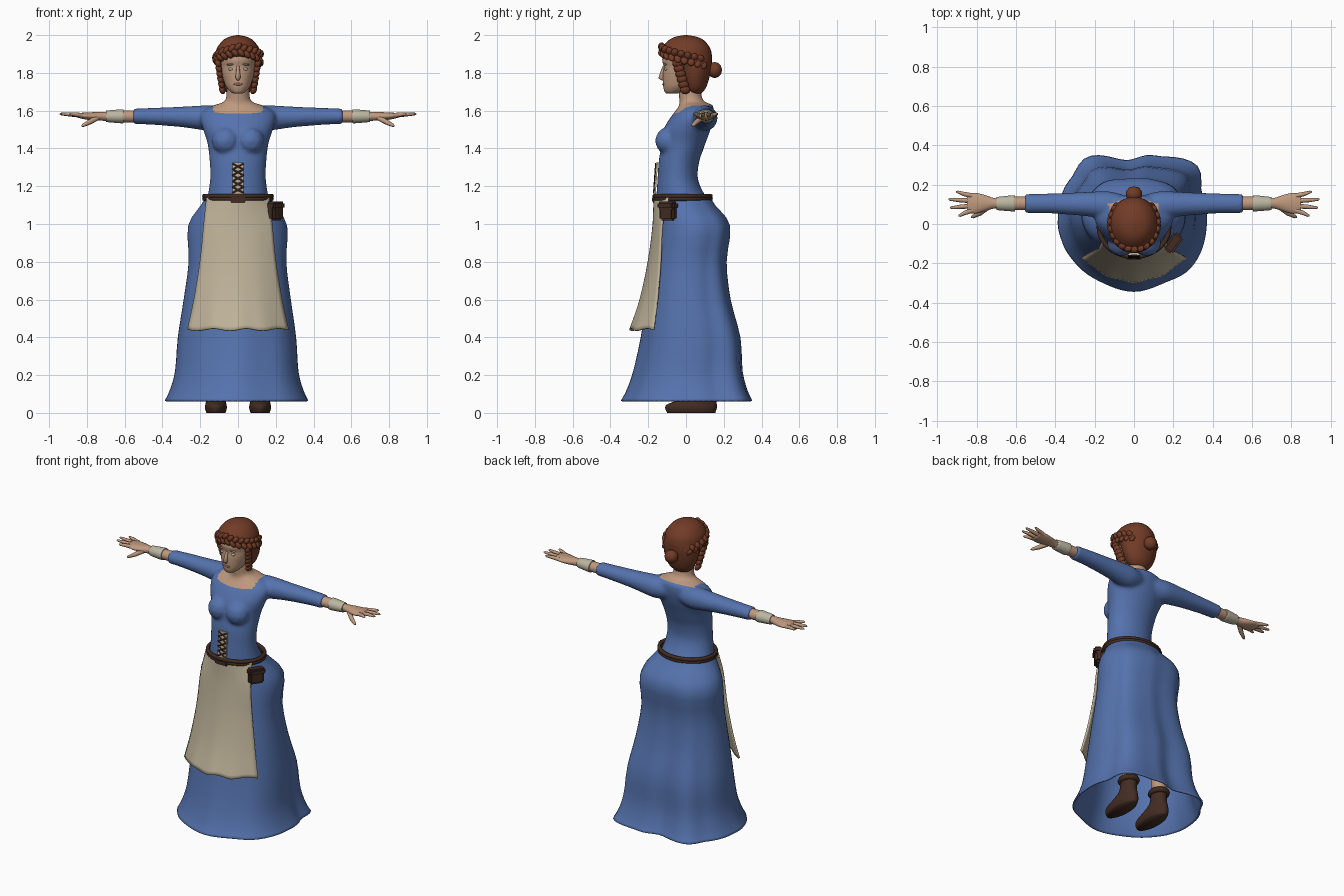
import bpy, bmesh, math
from mathutils import Vector, Matrix

if "Cube" in bpy.data.objects:
    bpy.data.objects.remove(bpy.data.objects["Cube"])


def material(name, rgb):
    m = bpy.data.materials.new(name)
    m.diffuse_color = (*rgb, 1)
    m.use_nodes = True
    m.node_tree.nodes["Principled BSDF"].inputs["Base Color"].default_value = m.diffuse_color
    return m


BLUE = material("blue_cloth", (0.09, 0.17, 0.42))
CREAM = material("cream_linen", (0.52, 0.45, 0.32))
WRAP = material("wrap_cloth", (0.50, 0.47, 0.36))
SKIN = material("skin", (0.52, 0.32, 0.21))
HAIR = material("auburn_hair", (0.17, 0.045, 0.02))
LEATHER = material("dark_leather", (0.055, 0.025, 0.016))
EYE = material("eye_grey", (0.50, 0.45, 0.38))
LIP = material("lip", (0.36, 0.17, 0.12))


def finish(bm, name, mat, smooth=True):
    bmesh.ops.recalc_face_normals(bm, faces=bm.faces)
    me = bpy.data.meshes.new(name)
    bm.to_mesh(me)
    bm.free()
    me.materials.append(mat)
    for p in me.polygons:
        p.use_smooth = smooth
    ob = bpy.data.objects.new(name, me)
    bpy.context.collection.objects.link(ob)
    return ob


def catmull(a, b, c, d, t):
    return tuple(0.5 * (2 * q + (r - p) * t + (2 * p - 5 * q + 4 * r - s) * t * t
                        + (3 * q - p - 3 * r + s) * t ** 3) for p, q, r, s in zip(a, b, c, d))


def spline(rows, sub):
    out = []
    for i in range(len(rows) - 1):
        a, d = rows[max(i - 1, 0)], rows[min(i + 2, len(rows) - 1)]
        out += [catmull(a, rows[i], rows[i + 1], d, k / sub) for k in range(sub)]
    return out + [rows[-1]]


def loft(name, rows, mat, side=0, n=32, sub=3, cap=True, unit=None):
    """Rows are (position, half width, y front, y back, centre); side=+-1 runs along x, 0 along z."""
    bm = bmesh.new()
    rings, rows = [], spline(rows, sub)
    for k, (t, h, yf, yb, c) in enumerate(rows):
        ring = []
        for i in range(n):
            ang = 2 * math.pi * i / n
            ux, uy = unit(ang, k / (len(rows) - 1)) if unit else (math.cos(ang), math.sin(ang))
            u, v = c + ux * h, (yf + yb) / 2 + uy * (yb - yf) / 2
            ring.append(bm.verts.new((side * t, v, u) if side else (u, v, t)))
        rings.append(ring)
    for a, b in zip(rings, rings[1:]):
        for i in range(n):
            bm.faces.new((a[i], a[(i + 1) % n], b[(i + 1) % n], b[i]))
    if cap:
        bm.faces.new(rings[0])
        bm.faces.new(rings[-1])
    return finish(bm, name, mat)


def bake(ob):
    """Replace an object's data by its evaluated mesh."""
    dg = bpy.context.evaluated_depsgraph_get()
    me = bpy.data.meshes.new_from_object(ob.evaluated_get(dg))
    new = bpy.data.objects.new(ob.name, me)
    name = ob.name
    bpy.data.objects.remove(ob)
    bpy.context.collection.objects.link(new)
    new.name = name
    return new


def tube(name, pts, radii, mat, closed=False):
    cu = bpy.data.curves.new(name, 'CURVE')
    cu.dimensions, cu.bevel_depth, cu.bevel_resolution, cu.use_fill_caps = '3D', 1, 2, True
    sp = cu.splines.new('POLY')
    sp.points.add(len(pts) - 1)
    for p, co, r in zip(sp.points, pts, radii):
        p.co, p.radius = (*co, 1), r
    sp.use_cyclic_u, sp.use_smooth = closed, True
    cu.materials.append(mat)
    ob = bpy.data.objects.new(name, cu)
    bpy.context.collection.objects.link(ob)
    return bake(ob)


def lumps(name, items, mat):
    """Ellipsoids from (centre, radii, rotation about y)."""
    bm = bmesh.new()
    for c, r, rot in items:
        m = Matrix.Translation(c) @ Matrix.Rotation(rot, 4, 'Y') @ Matrix.Diagonal((*r, 1))
        bmesh.ops.create_icosphere(bm, subdivisions=2, radius=1, matrix=m)
    return finish(bm, name, mat)


def box(name, c, size, mat, rot=(0, 0, 0), bevel=0.0):
    bm = bmesh.new()
    bmesh.ops.create_cube(bm, size=1, matrix=Matrix.Diagonal((*size, 1)))
    if bevel:
        bmesh.ops.bevel(bm, geom=bm.edges[:], offset=bevel, segments=2, affect='EDGES')
    ob = finish(bm, name, mat, False)
    ob.location, ob.rotation_euler = c, rot
    return ob


# bodice: torso, bust and sleeves fused into one skin
torso = loft("bodice", [(1.11, .17, -.16, .13, 0), (1.18, .155, -.155, .085, 0), (1.25, .147, -.15, .062, 0),
                        (1.33, .15, -.145, .07, 0), (1.39, .156, -.135, .09, 0), (1.44, .165, -.13, .108, 0),
                        (1.50, .185, -.12, .13, 0), (1.56, .20, -.085, .145, 0), (1.60, .185, -.055, .148, 0),
                        (1.63, .125, -.035, .14, 0), (1.65, .07, -.035, .095, 0), (1.70, .06, -.04, .08, 0),
                        (1.77, .055, -.04, .08, 0)], BLUE)
bust = lumps("bust", [((s * .065, -.095, 1.44), (.075, .07, .075), 0) for s in (-1, 1)], BLUE)
sleeves = [loft("sleeve", [(.03, .05, .03, .14, 1.565), (.12, .068, .025, .165, 1.56), (.2, .064, .035, .165, 1.563),
                           (.3, .054, .045, .16, 1.567), (.45, .045, .055, .155, 1.57), (.555, .04, .055, .152, 1.57)],
                BLUE, s) for s in (-1, 1)]
with bpy.context.temp_override(active_object=torso, object=torso, selected_objects=[torso, bust] + sleeves,
                               selected_editable_objects=[torso, bust] + sleeves):
    bpy.ops.object.join()
rm = torso.modifiers.new("fuse", 'REMESH')
rm.mode, rm.voxel_size, rm.use_smooth_shade = 'VOXEL', .01, True
sm = torso.modifiers.new("soften", 'SMOOTH')
sm.factor, sm.iterations = .5, 6
torso = bake(torso)

# neckline: tilted cut, skin above it
me = torso.data
me.materials.clear()
me.materials.append(BLUE)
me.materials.append(SKIN)
co, no = Vector((0, -.05, 1.588)), Vector((0, -.25, 1)).normalized()
bm = bmesh.new()
bm.from_mesh(me)
bmesh.ops.bisect_plane(bm, geom=bm.verts[:] + bm.edges[:] + bm.faces[:], plane_co=co, plane_no=no)
for f in bm.faces:
    c = f.calc_center_median()
    f.material_index = int((c - co).dot(no) > 0 and abs(c.x) < .13)
    f.smooth = True
bm.to_mesh(me)
bm.free()

# skirt: ellipse at the waist turning into a wavy hem
HEM = [(-.39, 0), (-.365, -.1), (-.3, -.2), (-.17, -.295), (0, -.345), (.155, -.3), (.28, -.235), (.37, -.03),
       (.35, .15), (.32, .3), (.1, .35), (-.03, .325), (-.25, .335), (-.325, .23)]
polar = sorted((math.atan2(y / .345, x / .38) % (2 * math.pi), math.hypot(x / .38, y / .345)) for x, y in HEM)
polar = [(polar[-1][0] - 2 * math.pi, polar[-1][1])] + polar + [(polar[0][0] + 2 * math.pi, polar[0][1])]


def skirt_unit(ang, t):
    for (a, ra), (b, rb) in zip(polar, polar[1:]):
        if a <= ang <= b:
            f = (ang - a) / (b - a)
            r = ra + (rb - ra) * f * f * (3 - 2 * f)
            break
    r = 1 + (r - 1) * min(1, t * 1.3)
    return r * math.cos(ang), r * math.sin(ang)


skirt = loft("skirt", [(1.14, .172, -.155, .13, 0), (1.10, .195, -.155, .155, 0), (.99, .262, -.155, .235, 0),
                       (.80, .258, -.18, .215, 0), (.60, .283, -.21, .235, 0), (.40, .312, -.24, .285, 0),
                       (.22, .325, -.28, .295, 0), (.12, .352, -.315, .32, 0), (.065, .378, -.345, .345, 0)],
             BLUE, n=72, cap=False, unit=skirt_unit)
so = skirt.modifiers.new("cloth", 'SOLIDIFY')
so.thickness, so.offset = .01, -1

# apron: curved sheet hanging from the belt
bm = bmesh.new()
grid = []
for v, (z, hw, yc, ye) in enumerate(spline([(1.14, .165, -.168, -.09), (1.0, .18, -.172, -.125), (.80, .20, -.198, -.135),
                                            (.60, .232, -.24, -.15), (.44, .266, -.292, -.168)], 5)):
    w = (v / 20) ** 4
    grid.append([bm.verts.new((u / 12 * hw, yc + (ye - yc) * (u / 12) ** 2 - .004 * w * math.cos(u),
                               z + .006 * w * math.sin(u * .8))) for u in range(-12, 13)])
for a, b in zip(grid, grid[1:]):
    for i in range(24):
        bm.faces.new((a[i], a[i + 1], b[i + 1], b[i]))
apron = finish(bm, "apron", CREAM)
so = apron.modifiers.new("cloth", 'SOLIDIFY')
so.thickness, so.offset = .01, 0

# belt, buckle and pouch
for k, z in enumerate((1.133, 1.148)):
    tube("belt_%d" % k, [(.178 * math.cos(a), -.018 + .148 * math.sin(a), z)
                         for a in (2 * math.pi * i / 48 for i in range(48))], [.012] * 48, LEATHER, True)
box("buckle", (0, -.172, 1.13), (.085, .018, .035), LEATHER, bevel=.006)
pouch_rot = (0, 0, math.radians(55))
box("pouch", (.197, -.095, 1.06), (.095, .048, .085), LEATHER, pouch_rot, .012)
box("pouch_flap", (.2, -.097, 1.098), (.105, .056, .04), LEATHER, pouch_rot, .01)

# lacing on the bodice
lace_y = lambda z: -.155 - (1.325 - z) * .07
box("lace_panel", (0, lace_y(1.24) + .002, 1.24), (.06, .009, .17), CREAM, (math.radians(-4), 0, 0))
for i in range(5):
    z = 1.165 + i * .031
    for s in (-1, 1):
        tube("lace", [(-s * .029, lace_y(z) - .004, z), (s * .029, lace_y(z + .031) - .004, z + .031)],
             [.0045] * 2, LEATHER)

# head and face
loft("head", [(1.69, .02, -.10, -.05, 0), (1.698, .038, -.112, -.02, 0), (1.725, .062, -.12, .03, 0),
              (1.76, .076, -.122, .06, 0), (1.80, .086, -.122, .08, 0), (1.835, .089, -.118, .09, 0),
              (1.87, .09, -.126, .09, 0), (1.92, .08, -.11, .08, 0)], SKIN)
tube("nose", [(0, -.115, 1.835), (0, -.126, 1.80), (0, -.133, 1.775), (0, -.12, 1.765)],
     [.008, .011, .014, .008], SKIN)
lumps("mouth", [((0, -.117, 1.74), (.025, .009, .007), 0)], LIP)
lumps("eyes", [((s * .036, -.105, 1.82), (.017, .01, .008), 0) for s in (-1, 1)], EYE)
lumps("eyebrows", [((s * .038, -.11, 1.845), (.023, .009, .005), s * .1) for s in (-1, 1)], SKIN)

# hair: cap, bun, crown braid and side curls
loft("hair_cap", [(1.69, .05, .01, .08, 0), (1.72, .083, -.01, .105, 0), (1.78, .108, -.03, .125, 0),
                  (1.84, .118, -.05, .135, 0), (1.87, .12, -.09, .137, 0), (1.892, .12, -.13, .137, 0),
                  (1.93, .112, -.128, .128, 0), (1.97, .083, -.095, .098, 0), (1.99, .05, -.06, .06, 0),
                  (2.0, .008, -.01, .01, 0)], HAIR)
lumps("hair_bun", [((0, .152, 1.815), (.043, .04, .043), 0)], HAIR)
braid = []
for i in range(-17, 18):
    a = i / 17 * 2.3
    braid.append(((.117 * math.sin(a), .003 - .132 * math.cos(a), 1.925 - .03 * abs(a) + .014 * (-1) ** i),
                  (.016, .02, .026), .7 * (-1) ** i))
lumps("crown_braid", braid, HAIR)
lumps("side_curls", [((s * (.106 - .0045 * k), -.045 + .008 * k, 1.85 - .028 * k), (.017, .028, .024), s * .4)
                     for s in (-1, 1) for k in range(6)], HAIR)

# forearms, wraps, hands, legs and boots on both sides
for s, tag in ((1, "left"), (-1, "right")):
    loft(tag + "_forearm", [(.53, .032, .07, .14, 1.57), (.62, .031, .072, .138, 1.57),
                            (.70, .024, .08, .13, 1.57), (.76, .022, .065, .148, 1.57),
                            (.81, .018, .052, .158, 1.572), (.85, .012, .06, .152, 1.575)], SKIN, s)
    loft(tag + "_wrist_wrap", [(.605, .034, .066, .144, 1.57), (.615, .037, .064, .146, 1.57),
                               (.69, .031, .07, .138, 1.57), (.70, .027, .075, .133, 1.57)], WRAP, s)
    for y0, x1, y1 in ((.07, .893, .043), (.092, .936, .083), (.118, .944, .125), (.143, .905, .163)):
        tube(tag + "_finger", [(s * .82, y0, 1.574), (s * (.45 * .82 + .55 * x1), (y0 + y1) / 2, 1.58),
                               (s * (x1 - .008), y1, 1.582), (s * x1, y1, 1.582)], [.013, .011, .007, .003], SKIN)
    tube(tag + "_thumb", [(s * .745, .085, 1.562), (s * .785, .055, 1.54), (s * .82, .037, 1.522),
                          (s * .828, .035, 1.518)], [.015, .014, .009, .004], SKIN)
    loft(tag + "_leg", [(.12, .036, .055, .13, s * .115), (.30, .05, .045, .15, s * .11),
                        (.50, .05, .02, .12, s * .1), (.95, .075, -.06, .1, s * .085)], SKIN)
    loft(tag + "_boot", [(0, .05, -.10, .155, s * .117), (.025, .058, -.11, .163, s * .117),
                         (.045, .056, -.10, .163, s * .117), (.07, .05, -.04, .158, s * .117),
                         (.11, .045, .025, .145, s * .117), (.18, .048, .035, .145, s * .117)], LEATHER)
    tube(tag + "_boot_cuff", [(s * .117 + .045 * math.cos(a), .09 + .052 * math.sin(a), .17)
                              for a in (2 * math.pi * i / 24 for i in range(24))], [.018] * 24, LEATHER, True)
